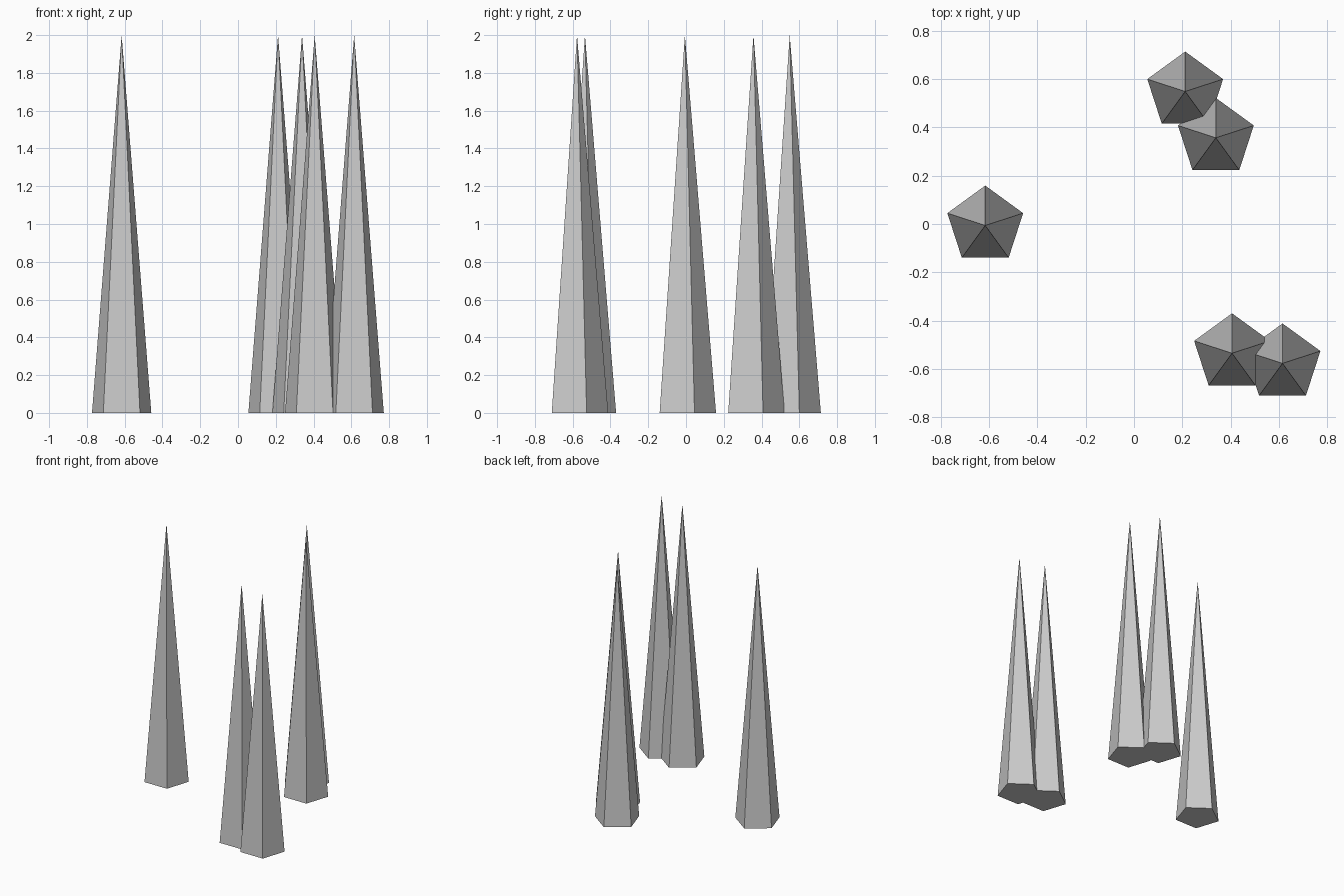
import bpy
import math

cube = bpy.data.objects.get("Cube")
if cube:
    bpy.data.objects.remove(cube, do_unlink=True)

# One plain stone grey
grey = bpy.data.materials.new("light_grey")
grey.use_nodes = True
colour = (0.6, 0.6, 0.6, 1.0)
grey.diffuse_color = colour
grey.node_tree.nodes["Principled BSDF"].inputs["Base Color"].default_value = colour

RADIUS, HEIGHT = 0.165, 2.0


def add_spike(name, x, y):
    """Five-sided spike standing on the ground, one corner towards the back."""
    bpy.ops.mesh.primitive_cone_add(vertices=5, radius1=RADIUS, radius2=0,
                                    depth=HEIGHT, location=(x, y, HEIGHT / 2))
    spike = bpy.context.object
    spike.name = name
    # Turn the mesh so that its first corner points to +y
    first = spike.data.vertices[0].co
    spike.rotation_euler.z = math.pi / 2 - math.atan2(first.y, first.x)
    spike.data.materials.append(grey)


# Scattered spikes
add_spike("right_spike", -0.616, -0.006)
add_spike("back_spike", 0.212, 0.549)
add_spike("back_inner_spike", 0.339, 0.357)
add_spike("front_inner_spike", 0.406, -0.535)
add_spike("front_left_spike", 0.615, -0.577)
